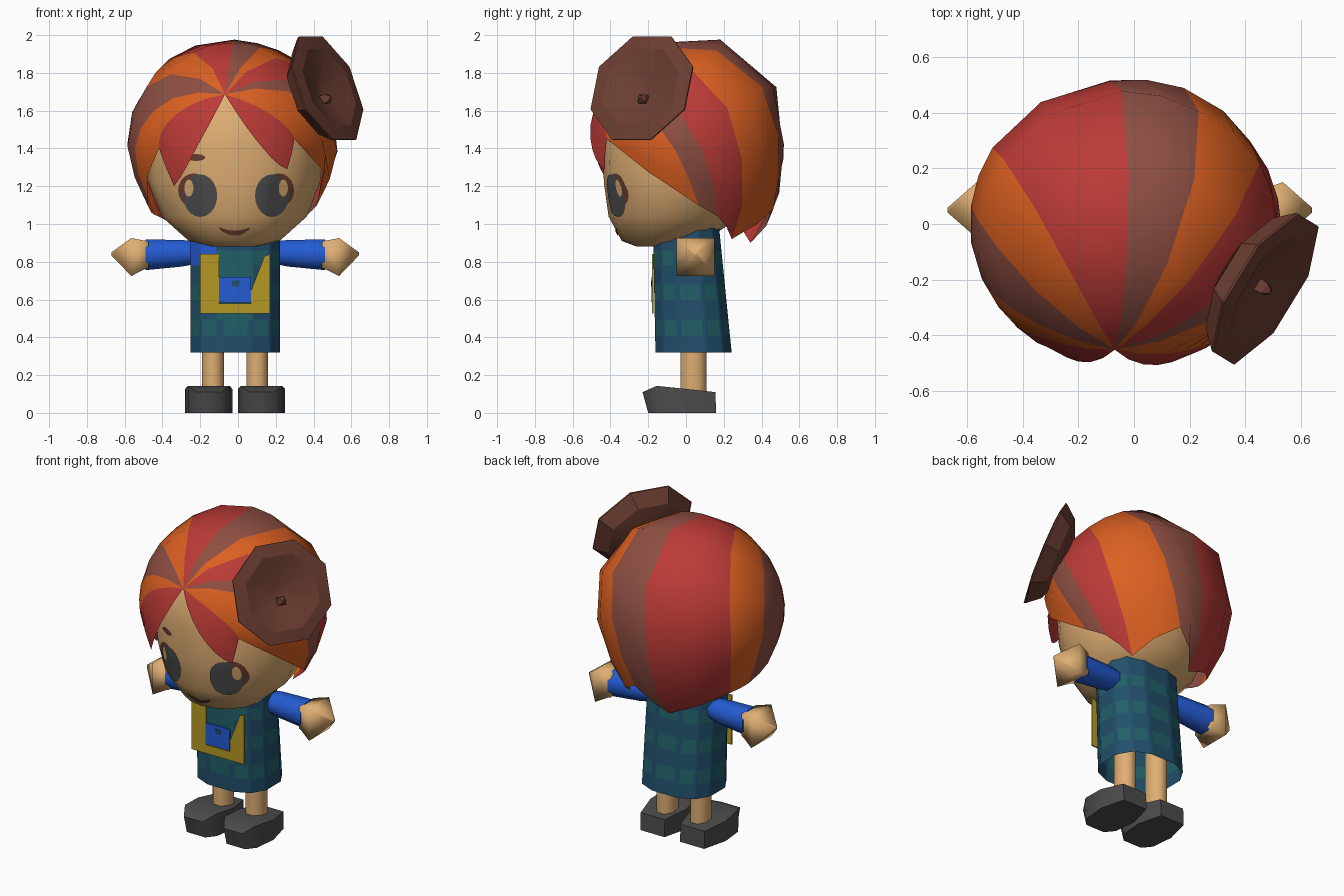
import bpy, bmesh, math
from mathutils import Vector
from mathutils.bvhtree import BVHTree

if "Cube" in bpy.data.objects:
    bpy.data.objects.remove(bpy.data.objects["Cube"])

def material(name, r, g, b):
    m = bpy.data.materials.new(name)
    lin = lambda c: ((c + 0.055) / 1.055) ** 2.4
    m.diffuse_color = (lin(r), lin(g), lin(b), 1)
    m.use_nodes = True
    m.node_tree.nodes["Principled BSDF"].inputs["Base Color"].default_value = m.diffuse_color
    return m

RED = material("hair red", .735, .23, .215)
ORANGE = material("hair orange", .86, .375, .13)
BROWN = material("hair brown", .56, .31, .26)
DARK = material("dark brown", .42, .24, .19)
SKIN = material("skin", .87, .68, .45)
BLUE = material("sleeve blue", .14, .36, .83)
NAVY = material("dress navy", .13, .31, .42)
TEAL = material("dress teal", .13, .38, .41)
YELLOW = material("apron yellow", .71, .60, .14)
GREY = material("charcoal", .30, .30, .30)

CX = -0.015  # middle of the body

def finish(name, bm, mats, angle=35, recalc=True):
    if recalc:
        bmesh.ops.recalc_face_normals(bm, faces=bm.faces)
    me = bpy.data.meshes.new(name)
    bm.to_mesh(me)
    bm.free()
    ob = bpy.data.objects.new(name, me)
    bpy.context.collection.objects.link(ob)
    for m in mats:
        me.materials.append(m)
    bpy.ops.object.select_all(action='DESELECT')
    ob.select_set(True)
    bpy.context.view_layer.objects.active = ob
    bpy.ops.object.shade_smooth_by_angle(angle=math.radians(angle))
    return ob

def loft(rings, start=True, end=True, rule=None):
    """Skin closed rings of points; rule(ring, segment, centre) gives a material index."""
    bm = bmesh.new()
    vs = [[bm.verts.new(p) for p in r] for r in rings]
    n = len(vs[0])
    for j in range(len(vs) - 1):
        for i in range(n):
            k = (i + 1) % n
            f = bm.faces.new((vs[j][i], vs[j][k], vs[j + 1][k], vs[j + 1][i]))
            if rule:
                f.material_index = rule(j, i, f.calc_center_median())
    if start:
        bm.faces.new(vs[0])
    if end:
        bm.faces.new(vs[-1])
    return bm

def oval(n, rx, ry, cx, cy, z, power=2.0, phase=0.0):
    pts = []
    for i in range(n):
        a = 2 * math.pi * i / n + phase
        c, s = math.cos(a), math.sin(a)
        e = 2 / power
        pts.append(Vector((cx + rx * math.copysign(abs(c) ** e, c),
                           cy + ry * math.copysign(abs(s) ** e, s), z)))
    return pts

# Head
HX = -0.02
bm = loft([oval(16, rx, ry, HX, cy, z) for z, rx, ry, cy in (
    (.88, .11, .09, -.17), (.91, .24, .22, -.12), (1.04, .385, .35, -.06),
    (1.22, .455, .405, -.03), (1.42, .475, .41, -.03), (1.62, .42, .385, -.03),
    (1.78, .27, .25, -.03), (1.86, .1, .1, -.03))])
bmesh.ops.recalc_face_normals(bm, faces=bm.faces)
face_tree = BVHTree.FromBMesh(bm)
finish("head", bm, [SKIN], 50)

# Painted face details: thin patches laid onto the head
def patch(name, fn, nu, nv, mat, lift):
    bm = bmesh.new()
    grid = []
    for j in range(nv + 1):
        row = []
        for i in range(nu + 1):
            x, z = fn(i / nu, j / nv)
            hit = face_tree.ray_cast(Vector((x, -2, z)), Vector((0, 1, 0)))[0]
            y = hit.y if hit else -0.3
            row.append(bm.verts.new((x, y - lift, z)))
        grid.append(row)
    for j in range(nv):
        for i in range(nu):
            bm.faces.new((grid[j][i], grid[j][i + 1], grid[j + 1][i + 1], grid[j + 1][i]))
    bmesh.ops.remove_doubles(bm, verts=bm.verts, dist=1e-5)
    for f in bm.faces:
        f.normal_update()
        if f.normal.y > 0:
            f.normal_flip()
    finish(name, bm, [mat], 50, recalc=False)

def disc(name, cx, cz, rx, rz, mat, lift):
    patch(name, lambda u, v: (cx + rx * v * math.cos(2 * math.pi * u),
                              cz + rz * v * math.sin(2 * math.pi * u)), 20, 4, mat, lift)

for side, s in (("left", -1), ("right", 1)):
    disc(side + "_eye_rim", -.01 + s * .225, 1.178, .082, .09, DARK, .004)
    disc(side + "_eye", -.01 + s * .19, 1.15, .09, .113, GREY, .007)
    disc(side + "_eye_glint", -.01 + s * .25, 1.19, .024, .045, SKIN, .0095)
disc("left_eyebrow", -.222, 1.352, .048, .018, DARK, .006)
patch("mouth", lambda u, v: (-.018 + .08 * (2 * u - 1),
      .938 + .035 * (2 * u - 1) ** 2 + .026 * v * (1 - .6 * (2 * u - 1) ** 2)), 10, 2, DARK, .007)

# Hair: coloured locks fanning from a parting above the brow
HC = Vector((-.03, 0, 1.405))

def hair_point(d):
    d = d.normalized()
    low = max(0, -d.z)
    full = 1 + .17 * max(0, d.y) * max(0, d.z)
    return HC + full * Vector((.56 * d.x * (1 - .18 * low),
                               .52 * d.y * (1 + .16 * low * low if d.y > 0 else 1),
                               (.65 if low else .575) * d.z))

def direction(az, elev):
    a, e = math.radians(az), math.radians(elev)
    return Vector((math.sin(a) * math.cos(e), -math.cos(a) * math.cos(e), math.sin(e)))

PART = Vector((-.07, -.87, .49)).normalized()
STEPS = 7

def strand(am, ah, z, fringe=False):
    elev = -5 if fringe else 10 + 40 * (1 - math.cos(math.radians(am))) / 2
    mid = direction(am, elev)
    h = (z - HC.z) / (.575 if z > HC.z else .65)
    hem = direction(ah, math.degrees(math.asin(h)))
    return [hair_point((1 - t) ** 2 * PART + 2 * t * (1 - t) * mid + t * t * hem)
            for t in (k / STEPS for k in range(1, STEPS + 1))]

# lock edge: azimuth at widest, azimuth at hem, hem height, colour of the lock that follows
locks = [(14, 33, 1.29, 0), (33, 36, 1.45, 1), (78, 98, 1.10, 2), (97, 112, 1.04, 0),
         (130, 130, .92, 1), (143, 171, 1.08, 2), (168, 198, .90, 0), (205, 250, 1.04, 1),
         (246, 266, 1.06, 2), (288, 288, 1.13, 1), (314, 316, 1.40, 0), (342, 322, 1.20, 0)]
bm = bmesh.new()
top = bm.verts.new(hair_point(PART))
lines, colours = [], []
for p, q in zip(locks, locks[1:] + [None]):
    lines.append(strand(*p[:3], fringe=p is locks[0] or q is None))
    if q:
        lines.append(strand(*[(a + b) / 2 for a, b in zip(p[:3], q[:3])]))
        colours += [p[3], p[3]]
lines = [[bm.verts.new(c) for c in l] for l in lines]
for l, r, c in zip(lines, lines[1:], colours):
    bm.faces.new((top, l[0], r[0])).material_index = c
    for k in range(STEPS - 1):
        bm.faces.new((l[k], l[k + 1], r[k + 1], r[k])).material_index = c
for f in bm.faces:
    f.normal_update()
    if f.normal.dot(f.calc_center_median() - HC) < 0:
        f.normal_flip()
finish("hair", bm, [RED, ORANGE, BROWN], 55, recalc=False)

# Round hair ornament: shallow eight-sided dish with a small knob
quat = Vector((.80, -.49, .36)).to_track_quat('Z', 'Y')

def dish(n, profile, x, y):
    return loft([[quat @ (p + Vector((x, y, 0))) + Vector((.475, -.235, 1.72))
                  for p in oval(n, r, r, 0, 0, h, 2, math.pi / n)] for r, h in profile])

finish("hair_ornament", dish(8, ((.14, -.13), (.25, -.085), (.315, -.008), (.315, 0), (.235, .01),
                                 (.04, -.05)), 0, 0), [DARK], 25)
finish("ornament_knob", dish(4, ((.035, -.06), (.03, -.02), (.01, 0)), 0, -.05), [DARK], 25)

# Dress: twelve-sided tube, hollow at the hem, with rows of teal patches
def dress_ring(z):
    t = (z - .32) / .66
    c = oval(12, .243, .207 - .027 * t, CX, .04 - .04 * t, z, 2.6, math.pi / 12)
    return [c[i].lerp(c[(i + 1) % 12], k) for i in range(12) for k in (0, .12, .88)]

def dress_rule(j, i, c):
    if c.z > .8 and c.x < -.11 and c.y < 0:
        return 2
    if 2 <= j <= 5 and abs(c.x + .01) < .1 and c.y < 0:
        return 1
    return 1 if j in (1, 3, 5) and i % 3 == 1 else 0

finish("dress", loft([dress_ring(z) for z in (.32, .41, .495, .595, .68, .78, .86, .93, .99)],
                     start=False, rule=dress_rule), [NAVY, TEAL, BLUE], 40)

# Apron and pocket plates
def plate(name, outline, y, depth, mat):
    bm = bmesh.new()
    f = bm.faces.new([bm.verts.new((x, y, z)) for x, z in outline])
    ext = bmesh.ops.extrude_face_region(bm, geom=[f])
    bmesh.ops.translate(bm, vec=(0, depth, 0),
                        verts=[v for v in ext["geom"] if isinstance(v, bmesh.types.BMVert)])
    finish(name, bm, [mat], 20)

plate("apron", [(-.2, .84), (-.2, .525), (.17, .525), (.17, .84), (.14, .83),
                (.07, .65), (.07, .58), (-.1, .58), (-.1, .84)], -.18, .008, YELLOW)
plate("pocket", [(-.1, .585), (.07, .585), (.07, .72), (-.1, .72)], -.183, .009, BLUE)
plate("pocket_button", [(-.03, .67), (.005, .67), (.01, .7), (-.035, .7)], -.185, .005, NAVY)

for side, s in (("left", -1), ("right", 1)):
    # Sleeve and pointed hand
    def across(n, t, r, z, phase):
        return [Vector((CX + s * t, .05 + p.x, z + p.y)) for p in oval(n, r, r, 0, 0, 0, 2, phase)]
    finish(side + "_sleeve", loft([across(8, t, r, z, math.pi / 8) for t, r, z in (
        (.18, .06, .85), (.28, .076, .845), (.476, .088, .837))]), [BLUE], 50)
    finish(side + "_hand", loft([across(4, t, r, z, math.pi / 4) for t, r, z in (
        (.46, .1, .837), (.475, .105, .837), (.55, .142, .825), (.655, .012, .842))]), [SKIN], 100)

    # Leg
    finish(side + "_leg", loft([oval(8, .062, .074, CX + s * .117, .04, z, 2, math.pi / 8)
                                for z in (.08, .5)]), [SKIN], 60)

    # Shoe: sections from heel to toe
    sx = CX + s * .14
    finish(side + "_shoe", loft([[Vector((sx - w, yb, 0)), Vector((sx + w, yb, 0)),
                                  Vector((sx + w, yt, h)), Vector((sx - w, yt, h))]
                                 for yb, yt, w, h in ((.16, .155, .085, .11), (0, 0, .125, .127),
                                                      (-.145, -.155, .11, .143),
                                                      (-.2, -.23, .065, .11))]), [GREY], 60)
